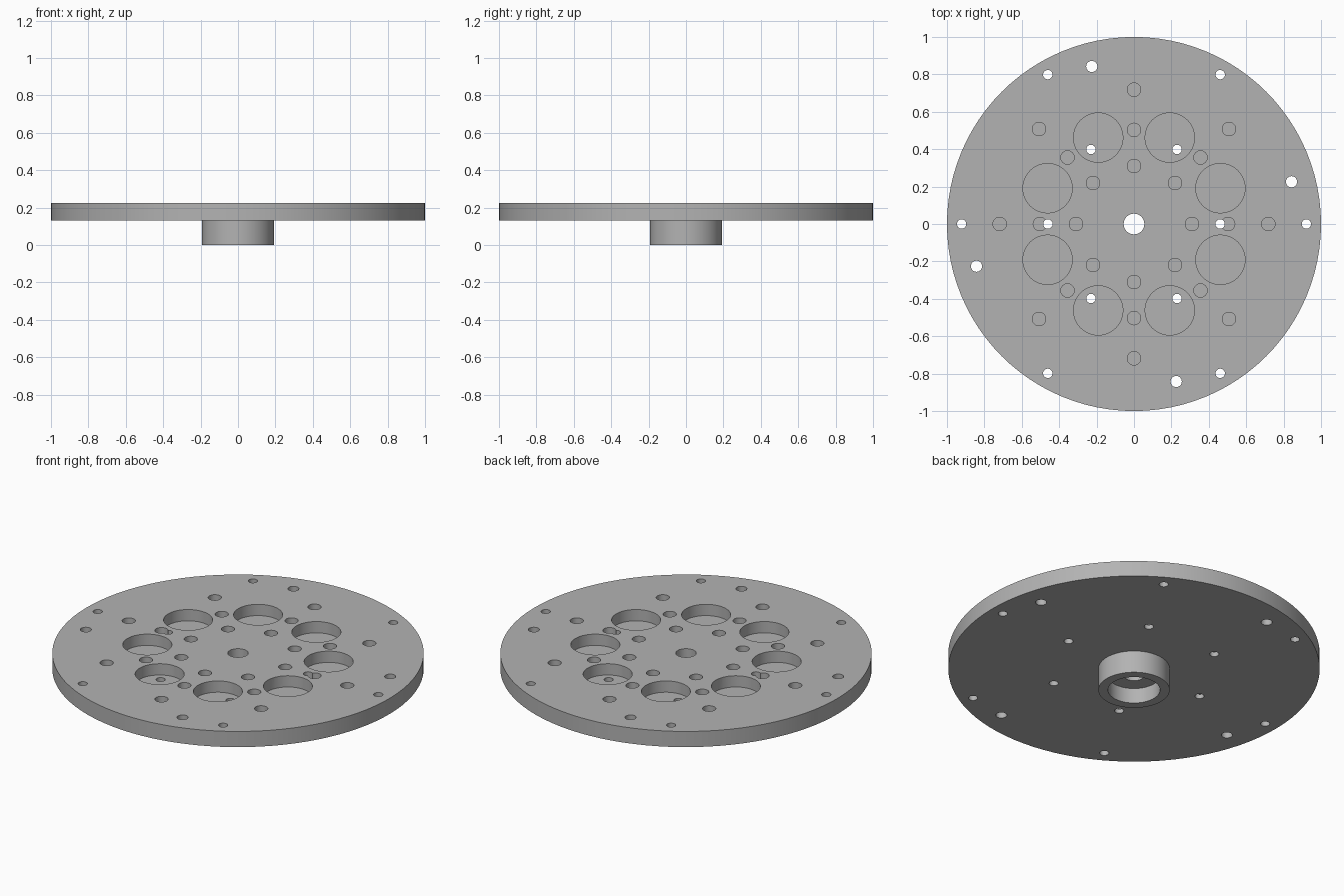
import bpy, bmesh, math
from mathutils import Matrix

if "Cube" in bpy.data.objects:
    bpy.data.objects.remove(bpy.data.objects["Cube"])

BOTTOM, TOP = 0.132, 0.225      # disc underside and top face
POCKET_FLOOR = TOP - 0.067

grey = bpy.data.materials.new("machined_grey")
grey.diffuse_color = (0.45, 0.45, 0.45, 1)
grey.use_nodes = True
grey.node_tree.nodes["Principled BSDF"].inputs["Base Color"].default_value = grey.diffuse_color


def make_object(name, bm):
    bmesh.ops.recalc_face_normals(bm, faces=bm.faces)
    mesh = bpy.data.meshes.new(name)
    bm.to_mesh(mesh)
    bm.free()
    mesh.materials.append(grey)
    obj = bpy.data.objects.new(name, mesh)
    bpy.context.collection.objects.link(obj)
    return obj


def lathe(name, profile, sides):
    """Revolve a closed (radius, height) profile around z."""
    bm = bmesh.new()
    rings = []
    for i in range(sides):
        a = 2 * math.pi * i / sides
        rings.append([bm.verts.new((r * math.cos(a), r * math.sin(a), z)) for r, z in profile])
    n = len(profile)
    for i in range(sides):
        a, b = rings[i], rings[(i + 1) % sides]
        for j in range(n):
            k = (j + 1) % n
            bm.faces.new((a[j], b[j], b[k], a[k]))
    return make_object(name, bm)


def drill_ring(target, name, count, start, ring_radius, hole_radius, floor, sides=24):
    """Cut a ring of evenly spaced round holes down to the given floor height."""
    bm = bmesh.new()
    top = TOP + 0.1
    for i in range(count):
        a = math.radians(start + 360 * i / count)
        place = Matrix.Translation((ring_radius * math.cos(a), ring_radius * math.sin(a), (top + floor) / 2))
        bmesh.ops.create_cone(bm, cap_ends=True, segments=sides, radius1=hole_radius,
                              radius2=hole_radius, depth=top - floor, matrix=place)
    cutter = make_object(name, bm)
    cutter.hide_render = True
    mod = target.modifiers.new(name, 'BOOLEAN')
    mod.operation, mod.solver, mod.object = 'DIFFERENCE', 'EXACT', cutter
    bpy.context.view_layer.objects.active = target
    bpy.ops.object.modifier_apply(modifier=mod.name)
    bpy.data.objects.remove(cutter)


# Disc with stepped hub and centre bore
disc = lathe("mounting_disc", [
    (0.055, TOP), (1, TOP), (1, BOTTOM), (0.192, BOTTOM),
    (0.192, 0), (0.14, 0), (0.14, 0.09), (0.055, 0.09)], 96)

# Large round pockets
drill_ring(disc, "pockets", 8, 22.5, 0.5, 0.132, POCKET_FLOOR, 48)

# Three rings of blind holes
for radius in (0.31, 0.503, 0.718):
    drill_ring(disc, "blind_holes", 8, 0, radius, 0.036, POCKET_FLOOR)

# Through holes
drill_ring(disc, "inner_bolt_holes", 6, 0, 0.46, 0.025, 0.05)
drill_ring(disc, "outer_bolt_holes", 6, 0, 0.922, 0.025, 0.05)
drill_ring(disc, "locating_holes", 4, 15, 0.872, 0.03, 0.05)

# Smooth round walls, crisp rims
bpy.ops.object.select_all(action='DESELECT')
disc.select_set(True)
bpy.context.view_layer.objects.active = disc
bpy.ops.object.shade_smooth_by_angle(angle=math.radians(30))
